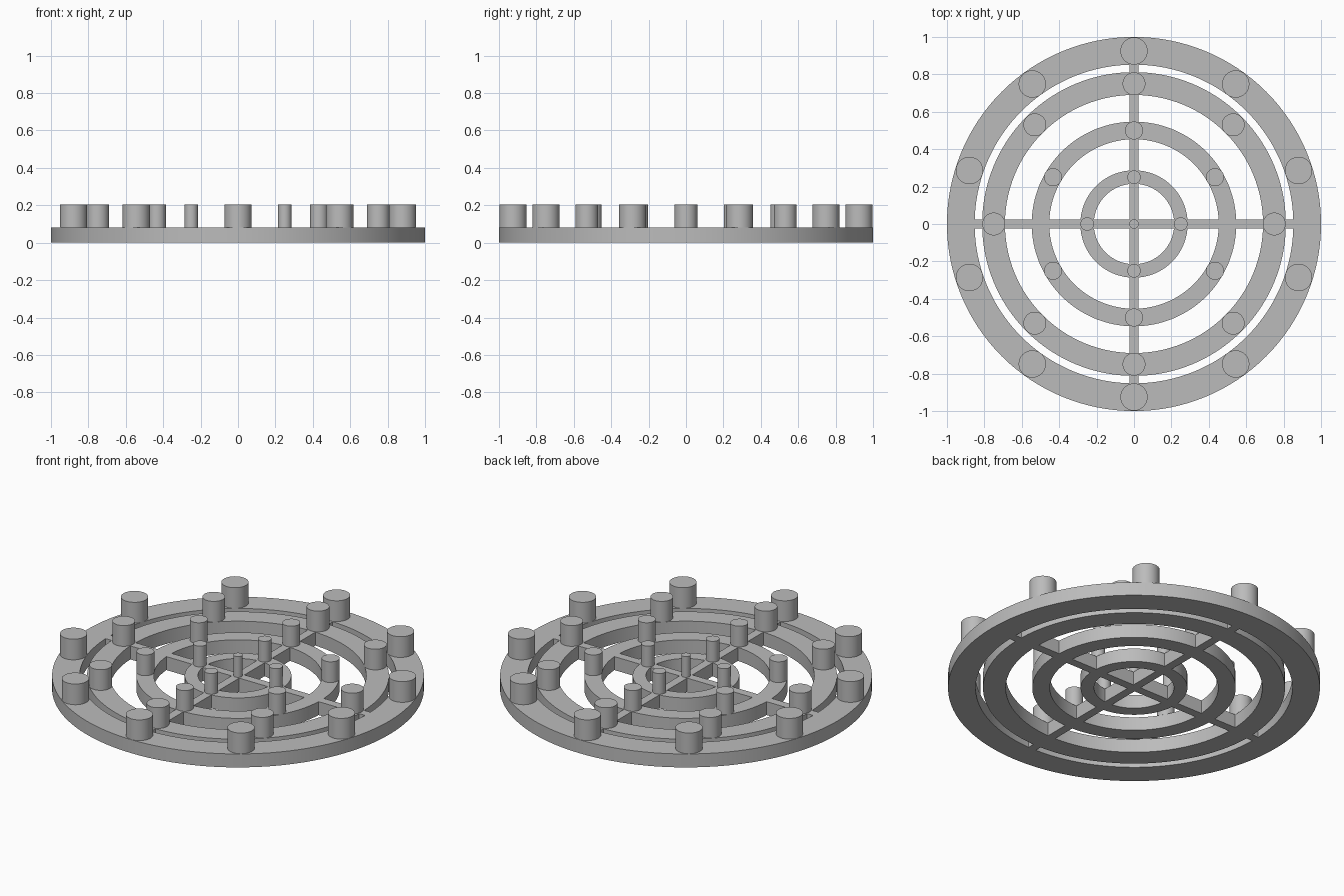
import bpy, bmesh
from math import pi, sin, cos

cube = bpy.data.objects.get("Cube")
if cube:
    bpy.data.objects.remove(cube, do_unlink=True)

BASE_H = 0.08    # thickness of rings and spokes
PEG_TOP = 0.203  # height of the peg tops
SPOKE = 0.025    # half width of a spoke

grey = bpy.data.materials.new("plain grey")
grey.use_nodes = True
colour = (0.5, 0.5, 0.5, 1)
grey.diffuse_color = colour
grey.node_tree.nodes["Principled BSDF"].inputs["Base Color"].default_value = colour


def finish(name, bm, smooth=False):
    bmesh.ops.recalc_face_normals(bm, faces=bm.faces)
    mesh = bpy.data.meshes.new(name)
    bm.to_mesh(mesh)
    bm.free()
    mesh.materials.append(grey)
    obj = bpy.data.objects.new(name, mesh)
    bpy.context.collection.objects.link(obj)
    if smooth:
        bpy.ops.object.select_all(action='DESELECT')
        obj.select_set(True)
        bpy.context.view_layer.objects.active = obj
        bpy.ops.object.shade_smooth_by_angle(angle=pi / 6)
    return obj


def ring(name, inner, outer, sides=128):
    """Flat ring: a rectangular section swept round the z axis."""
    bm = bmesh.new()
    section = [(inner, 0), (outer, 0), (outer, BASE_H), (inner, BASE_H)]
    loops = []
    for i in range(sides):
        a = 2 * pi * i / sides
        loops.append([bm.verts.new((r * cos(a), r * sin(a), z)) for r, z in section])
    for i in range(sides):
        p, q = loops[i], loops[(i + 1) % sides]
        for j in range(4):
            k = (j + 1) % 4
            bm.faces.new((p[j], q[j], q[k], p[k]))
    finish(name, bm, True)


def prism(name, outline):
    """Extrude a flat outline up to the base thickness."""
    bm = bmesh.new()
    face = bm.faces.new([bm.verts.new((x, y, 0)) for x, y in outline])
    new = bmesh.ops.extrude_face_region(bm, geom=[face])["geom"]
    bmesh.ops.translate(bm, vec=(0, 0, BASE_H),
                        verts=[v for v in new if isinstance(v, bmesh.types.BMVert)])
    finish(name, bm)


def peg(name, x, y, radius):
    bm = bmesh.new()
    bmesh.ops.create_cone(bm, cap_ends=True, segments=48, radius1=radius,
                          radius2=radius, depth=PEG_TOP - BASE_H)
    bmesh.ops.translate(bm, vec=(x, y, (PEG_TOP + BASE_H) / 2), verts=bm.verts)
    finish(name, bm, True)


# Rings with evenly spaced pegs: name, inner, outer, peg count, peg circle, peg radius
rings = [
    ("inner", 0.215, 0.287, 4, 0.25, 0.036),
    ("middle", 0.453, 0.547, 6, 0.5, 0.048),
    ("wide", 0.69, 0.812, 8, 0.75, 0.061),
    ("outer", 0.852, 1.0, 10, 0.925, 0.073),
]
for name, inner, outer, count, circle, radius in rings:
    ring(name + "_ring", inner, outer)
    for i in range(count):
        a = pi / 2 + 2 * pi * i / count
        peg(f"{name}_peg_{i + 1}", circle * cos(a), circle * sin(a), radius)

# Centre cross and its small peg
reach = rings[0][1]
cross = []
for i in range(4):
    c, s = round(cos(i * pi / 2)), round(sin(i * pi / 2))
    for u, v in ((reach, -SPOKE), (reach, SPOKE), (SPOKE, SPOKE)):
        cross.append((u * c - v * s, u * s + v * c))
prism("centre_cross", cross)
peg("centre_peg", 0, 0, 0.025)

# Spoke pieces bridging each gap between rings
for near, far in zip(rings, rings[1:]):
    start, end = near[2] - 0.002, far[1] + 0.001
    for i in range(4):
        c, s = round(cos(i * pi / 2)), round(sin(i * pi / 2))
        bar = ((start, -SPOKE), (end, -SPOKE), (end, SPOKE), (start, SPOKE))
        prism(f"{near[0]}_spoke_{i + 1}", [(u * c - v * s, u * s + v * c) for u, v in bar])
